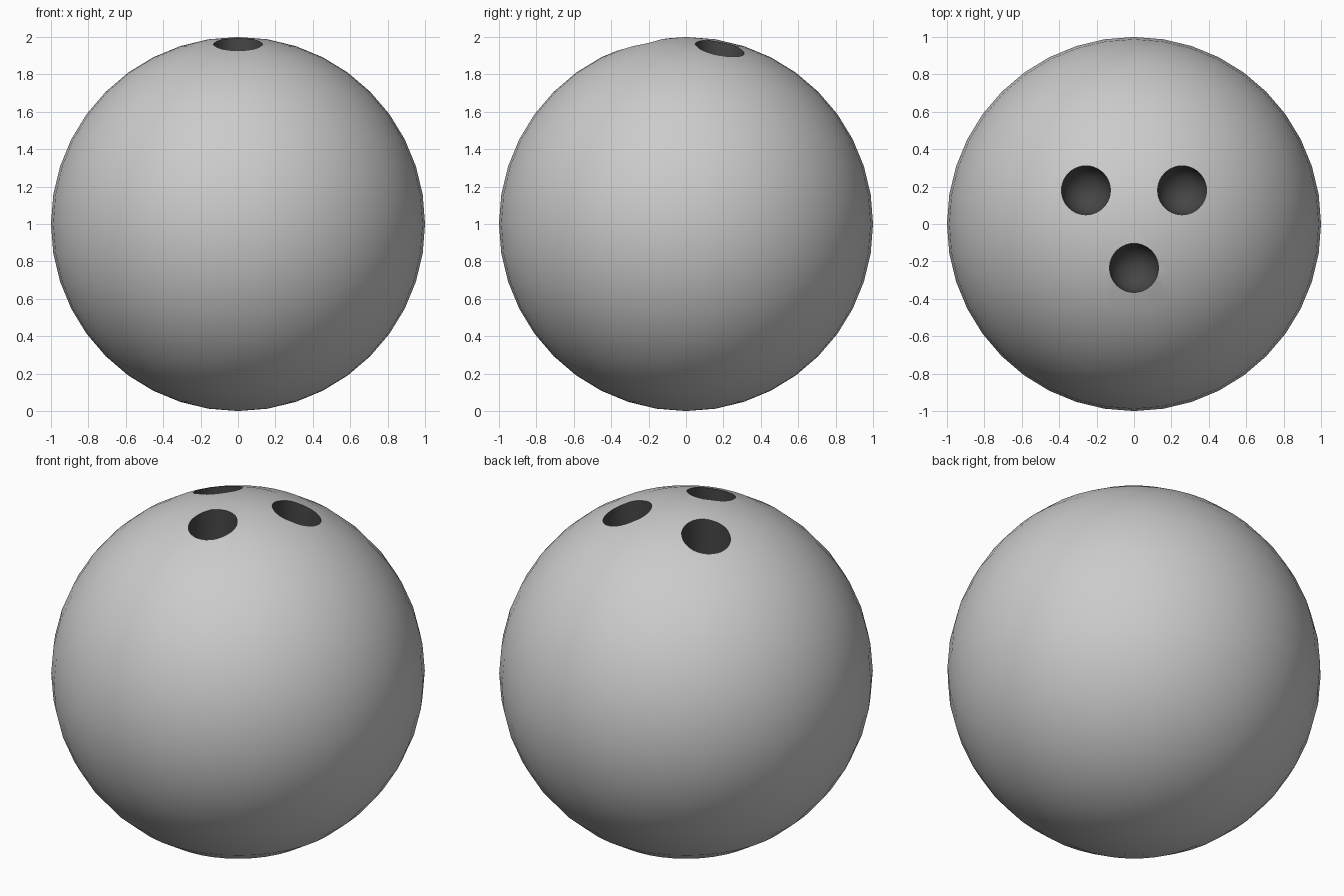
import bpy, bmesh, math
from mathutils import Matrix

if "Cube" in bpy.data.objects:
    bpy.data.objects.remove(bpy.data.objects["Cube"])

R, DEPTH = 0.131, 0.55
HOLES = [(-0.257, 0.18), (0.257, 0.18), (0, -0.235)]

def material(name, v):
    m = bpy.data.materials.new(name)
    m.diffuse_color = (v, v, v, 1)
    m.use_nodes = True
    m.node_tree.nodes["Principled BSDF"].inputs["Base Color"].default_value = m.diffuse_color
    return m

grey = material("shell_grey", 0.5)
dark = material("hole_dark", 0.06)

# ball shell
bpy.ops.mesh.primitive_uv_sphere_add(segments=40, ring_count=20, radius=1, location=(0, 0, 1))
ball = bpy.context.object
ball.name = "ball"
ball.data.materials.append(None)
ball.data.materials.append(dark)

# round-bottomed finger hole cutters
def drill(i, x, y):
    bm = bmesh.new()
    bmesh.ops.create_uvsphere(bm, u_segments=40, v_segments=20, radius=R)
    top = [v for v in bm.verts if v.co.z > 0.001]
    bmesh.ops.delete(bm, geom=top, context='VERTS')
    rim = [e for e in bm.edges if e.is_boundary]
    ext = bmesh.ops.extrude_edge_only(bm, edges=rim)["geom"]
    bmesh.ops.translate(bm, vec=(0, 0, DEPTH + 0.3), verts=[g for g in ext if isinstance(g, bmesh.types.BMVert)])
    bmesh.ops.holes_fill(bm, edges=[e for e in bm.edges if e.is_boundary])
    bmesh.ops.recalc_face_normals(bm, faces=bm.faces)
    for f in bm.faces:
        f.material_index = 1
    me = bpy.data.meshes.new(f"hole_cutter_{i}")
    bm.to_mesh(me)
    bm.free()
    me.materials.append(None)
    me.materials.append(dark)
    cutter = bpy.data.objects.new(me.name, me)
    cutter.location = (x, y, 2 - DEPTH)
    cutter.hide_render = True
    bpy.context.collection.objects.link(cutter)
    mod = ball.modifiers.new(f"hole_{i}", 'BOOLEAN')
    mod.object = cutter
    mod.operation = 'DIFFERENCE'
    mod.solver = 'EXACT'
    return cutter

cutters = [drill(i, x, y) for i, (x, y) in enumerate(HOLES)]

# apply the drilling, then smooth with crisp rims
bpy.context.view_layer.objects.active = ball
for m in list(ball.modifiers):
    bpy.ops.object.modifier_apply(modifier=m.name)
for c in cutters:
    bpy.data.objects.remove(c)
bpy.ops.object.shade_smooth_by_angle(angle=math.radians(35))
